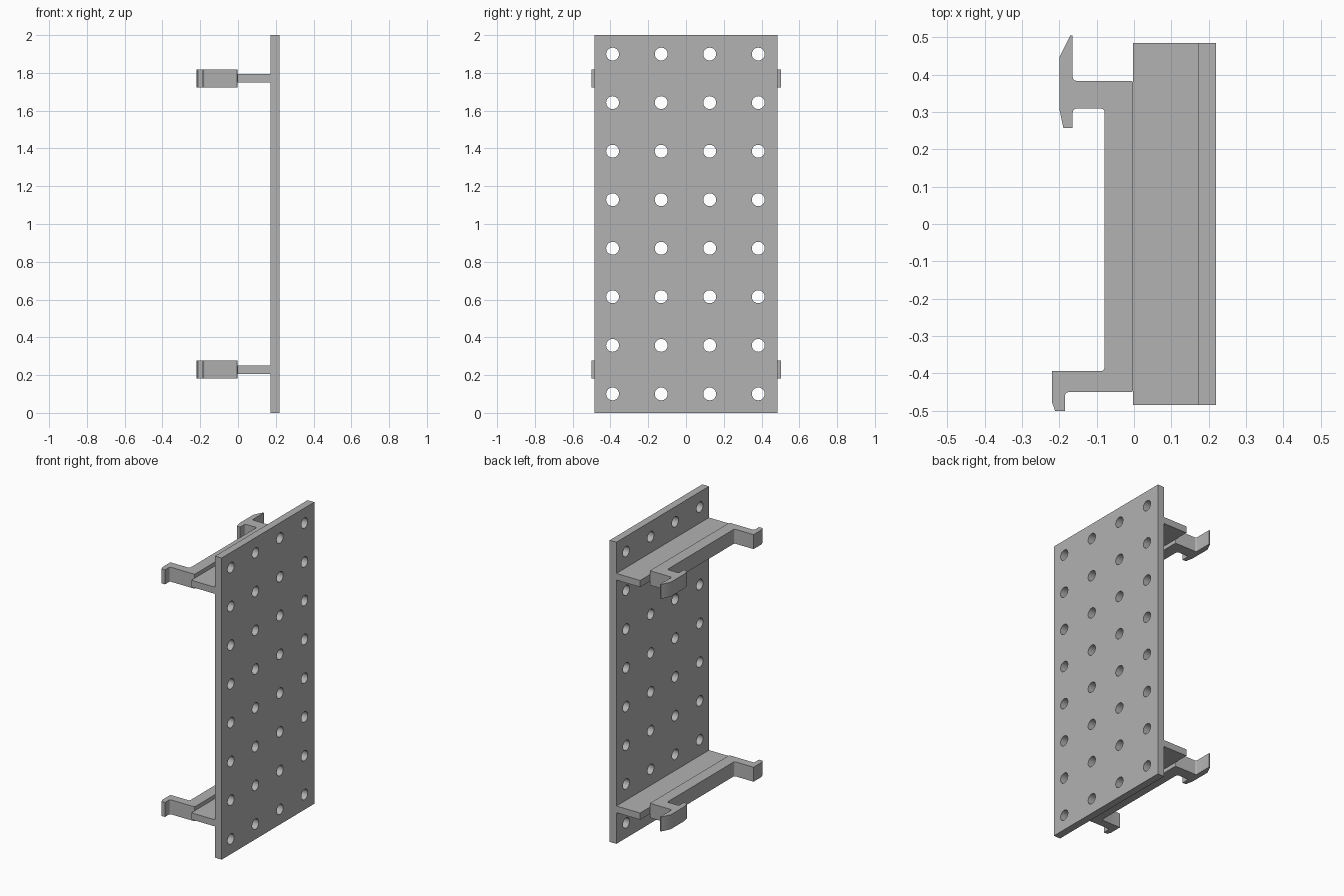
import bpy, bmesh, math
from mathutils import Vector, Matrix

default = bpy.data.objects.get("Cube")
if default:
    bpy.data.objects.remove(default, do_unlink=True)

# Single grey plastic
grey = bpy.data.materials.new("grey_plastic")
grey.use_nodes = True
COLOR = (0.445, 0.445, 0.445, 1)
grey.diffuse_color = COLOR
grey.node_tree.nodes["Principled BSDF"].inputs["Base Color"].default_value = COLOR


def make_object(name, bm):
    bmesh.ops.recalc_face_normals(bm, faces=bm.faces[:])
    mesh = bpy.data.meshes.new(name)
    bm.to_mesh(mesh)
    bm.free()
    mesh.materials.append(grey)
    obj = bpy.data.objects.new(name, mesh)
    bpy.context.collection.objects.link(obj)
    return obj


def box(name, low, high):
    low, high = Vector(low), Vector(high)
    bm = bmesh.new()
    bmesh.ops.create_cube(bm, size=1)
    bmesh.ops.scale(bm, vec=high - low, verts=bm.verts)
    bmesh.ops.translate(bm, vec=(low + high) / 2, verts=bm.verts)
    return make_object(name, bm)


def rounded(points, steps=4):
    """Round each (x, y, radius) corner whose radius is not zero."""
    out = []
    for i, (x, y, r) in enumerate(points):
        p = Vector((x, y))
        if not r:
            out.append(p)
            continue
        a = p + (Vector(points[i - 1][:2]) - p).normalized() * r
        b = p + (Vector(points[(i + 1) % len(points)][:2]) - p).normalized() * r
        center = a + b - p
        for s in range(steps + 1):
            t = math.pi / 2 * s / steps
            out.append(center + (a - center) * math.cos(t) + (b - center) * math.sin(t))
    return out


def extrude_profile(name, profile, z0, z1):
    bm = bmesh.new()
    face = bm.faces.new([bm.verts.new((p.x, p.y, z0)) for p in profile])
    result = bmesh.ops.extrude_face_region(bm, geom=[face])
    top = [g for g in result["geom"] if isinstance(g, bmesh.types.BMVert)]
    bmesh.ops.translate(bm, vec=(0, 0, z1 - z0), verts=top)
    return make_object(name, bm)


def smooth(obj):
    bpy.ops.object.select_all(action="DESELECT")
    obj.select_set(True)
    bpy.context.view_layer.objects.active = obj
    bpy.ops.object.shade_smooth_by_angle(angle=math.radians(30))


# Perforated panel: a slab with a regular grid of round holes
panel = box("perforated_panel", (0.171, -0.485, 0), (0.22, 0.485, 2))
bm = bmesh.new()
PITCH = 0.257
for row in range(8):
    for col in range(4):
        place = Matrix.Translation((0.195, (col - 1.5) * PITCH - 0.003, 1 + (row - 3.5) * PITCH))
        bmesh.ops.create_cone(bm, cap_ends=True, segments=32, radius1=0.034, radius2=0.034,
                              depth=0.2, matrix=place @ Matrix.Rotation(math.pi / 2, 4, "Y"))
cutter = make_object("hole_cutter", bm)
cutter.hide_render = True
cut = panel.modifiers.new("holes", "BOOLEAN")
cut.object = cutter
cut.operation = "DIFFERENCE"
cut.solver = "EXACT"
bpy.context.view_layer.objects.active = panel
bpy.ops.object.modifier_apply(modifier=cut.name)
bpy.data.objects.remove(cutter, do_unlink=True)
smooth(panel)

# Rail clip outline seen from above: back hook, long bar, front hook
R = 0.01
clip = rounded([
    (-0.164, 0.504, 0), (-0.171, 0.504, 0), (-0.2, 0.445, 0), (-0.2, 0.309, 0),
    (-0.189, 0.257, 0), (-0.164, 0.257, 0), (-0.164, 0.309, R), (-0.079, 0.309, R),
    (-0.079, -0.394, R), (-0.22, -0.394, 0), (-0.22, -0.475, 0), (-0.211, -0.501, 0),
    (-0.185, -0.501, 0), (-0.185, -0.45, R), (-0.003, -0.45, 0.005),
    (-0.003, 0.383, 0.005), (-0.164, 0.383, R),
])

# Upper and lower brackets: a clip and the shelf joining it to the panel
for level, z in (("lower", 0.229), ("upper", 1.771)):
    smooth(extrude_profile(level + "_rail_clip", clip, z - 0.048, z + 0.048))
    box(level + "_shelf", (-0.003, -0.485, z - 0.022), (0.175, 0.485, z + 0.022))
